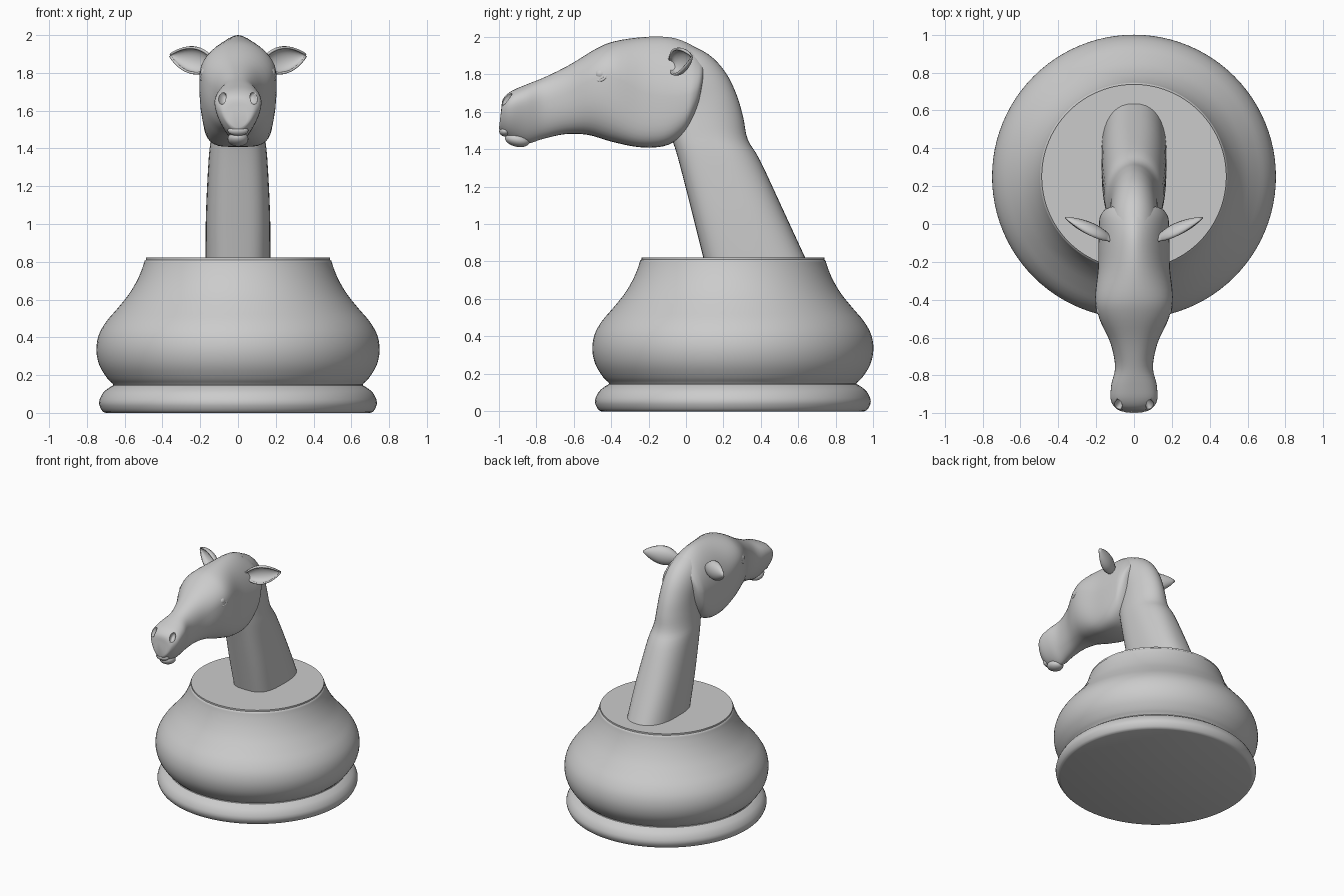
import bpy, bmesh
from math import sin, cos, pi, radians
from mathutils import Vector

if "Cube" in bpy.data.objects:
    bpy.data.objects.remove(bpy.data.objects["Cube"])


def finish(bm, name, angle=45):
    bmesh.ops.recalc_face_normals(bm, faces=bm.faces)
    me = bpy.data.meshes.new(name)
    bm.to_mesh(me)
    bm.free()
    ob = bpy.data.objects.new(name, me)
    bpy.context.collection.objects.link(ob)
    bpy.ops.object.select_all(action='DESELECT')
    bpy.context.view_layer.objects.active = ob
    ob.select_set(True)
    bpy.ops.object.shade_smooth_by_angle(angle=radians(angle))
    return ob


def spline(rows, steps):
    """Catmull-Rom interpolation of rows of numbers."""
    out = []
    n = len(rows)
    for i in range(n - 1):
        quad = [rows[max(0, min(n - 1, i + k))] for k in (-1, 0, 1, 2)]
        for j in range(steps):
            t = j / steps
            out.append([0.5 * (2 * b + (c - a) * t + (2 * a - 5 * b + 4 * c - d) * t * t
                               + (3 * b - a - 3 * c + d) * t ** 3)
                        for a, b, c, d in zip(*quad)])
    out.append(list(rows[-1]))
    return out


def skin(bm, rings, closed=True):
    n = len(rings[0])
    for a, b in zip(rings, rings[1:]):
        for k in range(n if closed else n - 1):
            m = (k + 1) % n
            bm.faces.new((a[k], a[m], b[m], b[k]))


def loft(name, stations, steps=4, sides=40):
    """Rows: edge A (y, z), edge B (y, z), half width, widest fraction, roundness A, roundness B."""
    bm = bmesh.new()
    rings = []
    for ay, az, by, bz, w, f, na, nb in spline(stations, steps):
        A, B = Vector((0, ay, az)), Vector((0, by, bz))
        W = A.lerp(B, f)
        ring = []
        for k in range(sides):
            c, s = cos(2 * pi * k / sides), sin(2 * pi * k / sides)
            n, end = (na, A) if s >= 0 else (nb, B)
            p = W.lerp(end, abs(s) ** (2 / n))
            p.x = w * (1 if c > 0 else -1) * abs(c) ** (2 / n)
            ring.append(bm.verts.new(p))
        rings.append(ring)
    skin(bm, rings)
    bm.faces.new(rings[0])
    bm.faces.new(rings[-1])
    return finish(bm, name)


def ball(name, loc, size, rot=(0, 0, 0)):
    bm = bmesh.new()
    bmesh.ops.create_uvsphere(bm, u_segments=24, v_segments=14, radius=1)
    ob = finish(bm, name)
    ob.location, ob.scale, ob.rotation_euler = loc, size, rot
    return ob


# Turned base
bm = bmesh.new()
curve = [(.70, 0), (.72, .012), (.736, .055), (.715, .105), (.68, .135), (.66, .15), (.69, .18),
         (.733, .25), (.75, .33), (.738, .41), (.70, .48), (.645, .545), (.58, .625),
         (.535, .70), (.507, .765), (.495, .805)]
profile = spline(curve, 3) + [(.488, .81), (.488, .822)]
rings = [[bm.verts.new((r * cos(2 * pi * k / 96), .25 + r * sin(2 * pi * k / 96), z))
          for k in range(96)] for r, z in profile]
skin(bm, rings)
bm.faces.new(rings[0])
bm.faces.new(rings[-1])
finish(bm, "base", 40)

# Neck, back edge first, then throat edge
loft("neck", [
    (.65, .79, .10, .79, .172, .5, 2.4, 3.2),
    (.53, 1.05, .035, 1.05, .17, .5, 2.4, 3.2),
    (.395, 1.34, -.045, 1.36, .155, .5, 2.2, 3),
    (.33, 1.45, -.09, 1.50, .14, .5, 2.1, 2.5),
    (.305, 1.57, -.10, 1.59, .13, .5, 2, 2.2),
    (.27, 1.69, -.10, 1.64, .125, .5, 2, 2),
    (.21, 1.81, -.12, 1.68, .125, .5, 2, 2),
    (.12, 1.905, -.16, 1.70, .125, .5, 2, 2),
    (-.01, 1.97, -.22, 1.70, .12, .5, 2, 2)])

# Head from nose to jaw corner, top edge first, then chin edge
head = loft("head", [
    (-.985, 1.62, -.998, 1.51, .05, .5, 2, 2),
    (-.975, 1.67, -.985, 1.485, .09, .35, 2.2, 1.6),
    (-.93, 1.71, -.94, 1.455, .122, .30, 2.3, 1.6),
    (-.85, 1.745, -.85, 1.43, .12, .30, 2.2, 1.6),
    (-.75, 1.785, -.76, 1.455, .10, .40, 2.2, 2),
    (-.62, 1.85, -.64, 1.48, .125, .40, 2.2, 2.3),
    (-.48, 1.935, -.52, 1.475, .185, .35, 2, 2.5),
    (-.38, 1.975, -.40, 1.44, .205, .36, 1.9, 3),
    (-.22, 1.998, -.25, 1.41, .19, .5, 1.8, 4),
    (-.08, 1.995, -.12, 1.415, .188, .55, 1.7, 4),
    (.02, 1.96, -.03, 1.46, .185, .55, 1.7, 3.5),
    (.07, 1.92, .02, 1.52, .178, .55, 1.7, 3),
    (.10, 1.86, .06, 1.60, .145, .55, 2, 2),
    (.10, 1.80, .075, 1.68, .06, .5, 2, 2)])

# Lips
ball("lower_lip", (0, -.90, 1.45), (.055, .068, .038), (radians(-12), 0, 0))
ball("upper_lip", (0, -.965, 1.495), (.055, .032, .028))

for side, tag in ((1, "left"), (-1, "right")):
    # Nostril hollow
    cutter = ball("nostril_cutter_" + tag, (side * .088, -.965, 1.67), (.022, .05, .038),
                  (0, side * radians(15), side * radians(25)))
    cutter.hide_render = True
    cutter.hide_set(True)
    cut = head.modifiers.new("nostril_" + tag, 'BOOLEAN')
    cut.operation, cut.object, cut.solver = 'DIFFERENCE', cutter, 'EXACT'

    # Eye with raised lid ring
    ball("eye_" + tag, (side * .165, -.455, 1.80), (.034, .034, .032))
    bpy.ops.mesh.primitive_torus_add(major_radius=.036, minor_radius=.009,
                                     major_segments=28, minor_segments=10,
                                     location=(side * .178, -.457, 1.80),
                                     rotation=(0, side * radians(72), side * radians(-22)))
    lid = bpy.context.object
    lid.name = "eyelid_" + tag
    bpy.ops.object.shade_smooth()

    # Cupped leaf-shaped ear, open to the front
    bm = bmesh.new()
    base, tip = Vector((.12, -.085, 1.845)), Vector((.36, .03, 1.893))
    axis = (tip - base).normalized()
    back = Vector((0, 0, 1)).cross(axis).normalized()
    up = axis.cross(back)
    rows = []
    for i in range(15):
        u = i / 14
        w = .068 * sin(pi * u ** .85) ** .8 if 0 < u < 1 else 0
        w = max(w, .03 * (1 - u) + .002)
        row = []
        for j in range(13):
            a = radians(-105 + 210 * j / 12)
            p = base.lerp(tip, u) + up * w * sin(a) + back * w * .7 * (cos(a) - .3)
            p.x *= side
            row.append(bm.verts.new(p))
        rows.append(row)
    skin(bm, rows, closed=False)
    ear = finish(bm, "ear_" + tag)
    thick = ear.modifiers.new("thickness", 'SOLIDIFY')
    thick.thickness, thick.offset = .012, 0
